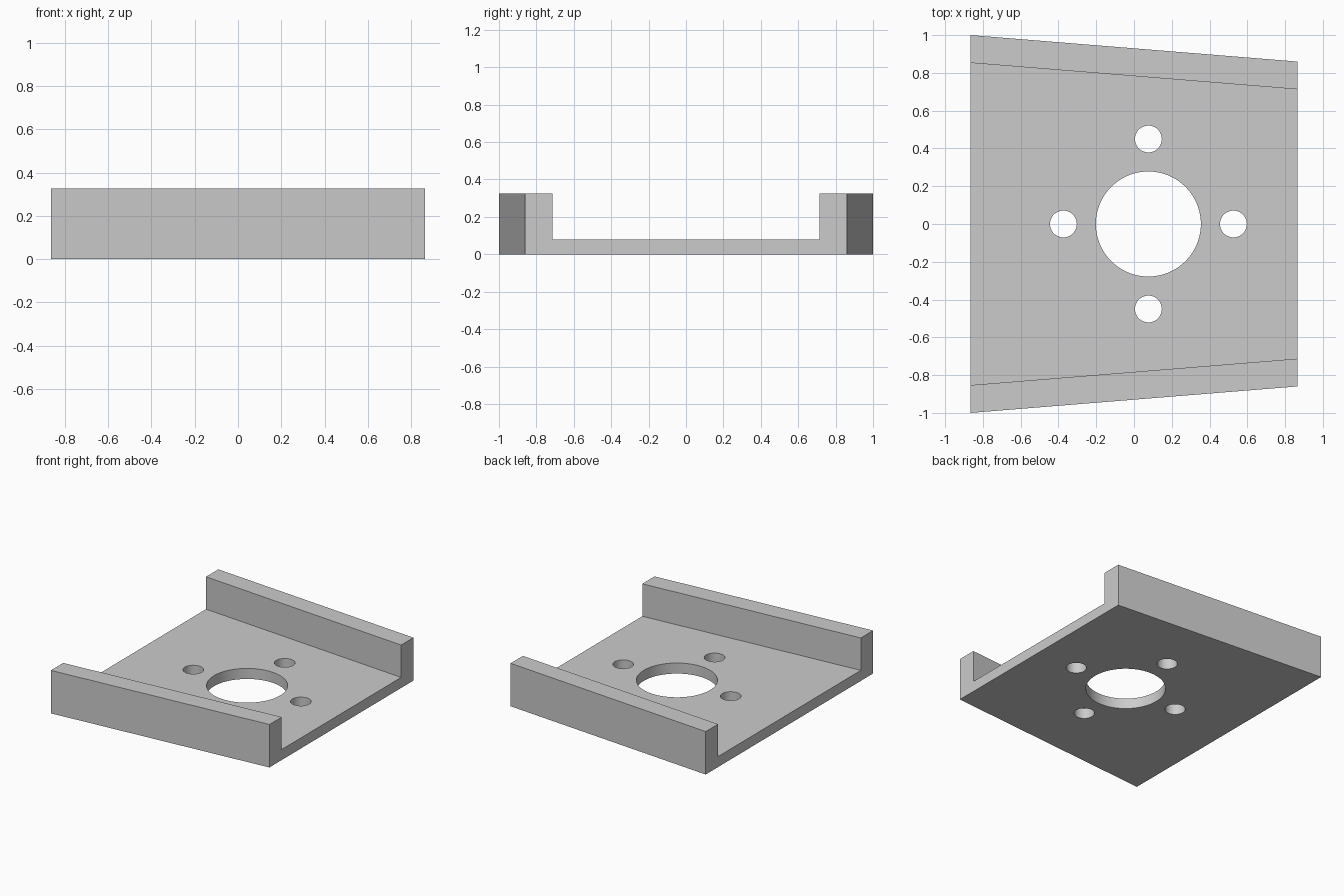
import bpy
import bmesh
import math
from mathutils import Matrix

HALF_X = 0.865
HEIGHT, FLOOR, WALL = 0.325, 0.08, 0.147
HOLE_X, BOLT_OFFSET = 0.076, 0.45

cube = bpy.data.objects.get("Cube")
if cube:
    bpy.data.objects.remove(cube, do_unlink=True)


def make_object(name, bm):
    bmesh.ops.recalc_face_normals(bm, faces=bm.faces)
    mesh = bpy.data.meshes.new(name)
    bm.to_mesh(mesh)
    bm.free()
    obj = bpy.data.objects.new(name, mesh)
    bpy.context.collection.objects.link(obj)
    return obj


def channel_section(bm, x, half_y):
    """U-shaped end profile with upright walls of constant thickness."""
    inner = half_y - WALL
    half = [(half_y, 0), (half_y, HEIGHT), (inner, HEIGHT), (inner, FLOOR)]
    outline = half + [(-y, z) for y, z in reversed(half)]
    return [bm.verts.new((x, y, z)) for y, z in outline]


# Tapered channel: wide end at -x, narrow end at +x
bm = bmesh.new()
wide = channel_section(bm, -HALF_X, 1.0)
narrow = channel_section(bm, HALF_X, 0.86)
bm.faces.new(wide)
bm.faces.new(narrow)
for i in range(len(wide)):
    j = (i + 1) % len(wide)
    bm.faces.new((wide[i], wide[j], narrow[j], narrow[i]))
bracket = make_object("mounting_bracket", bm)

# Cutter: centre bore and four bolt holes
bm = bmesh.new()


def add_hole(x, y, radius, sides):
    bmesh.ops.create_cone(bm, cap_ends=True, segments=sides, radius1=radius,
                          radius2=radius, depth=0.5,
                          matrix=Matrix.Translation((x, y, 0.05)))


add_hole(HOLE_X, 0, 0.278, 96)
for k in range(4):
    a = k * math.pi / 2
    add_hole(HOLE_X + BOLT_OFFSET * math.cos(a), BOLT_OFFSET * math.sin(a), 0.071, 48)
cutter = make_object("hole_cutter", bm)
cutter.hide_render = True

# Cut the holes, then discard the cutter
cut = bracket.modifiers.new("holes", "BOOLEAN")
cut.operation = "DIFFERENCE"
cut.solver = "EXACT"
cut.object = cutter
bpy.ops.object.select_all(action="DESELECT")
bracket.select_set(True)
bpy.context.view_layer.objects.active = bracket
bpy.ops.object.modifier_apply(modifier=cut.name)
bpy.data.objects.remove(cutter, do_unlink=True)

# Plain grey finish, smooth only inside the holes
grey = bpy.data.materials.new("plain_grey")
grey.use_nodes = True
colour = (0.6, 0.6, 0.6, 1)
grey.diffuse_color = colour
grey.node_tree.nodes["Principled BSDF"].inputs["Base Color"].default_value = colour
bracket.data.materials.clear()
bracket.data.materials.append(grey)
bpy.ops.object.shade_smooth_by_angle(angle=math.radians(30))
